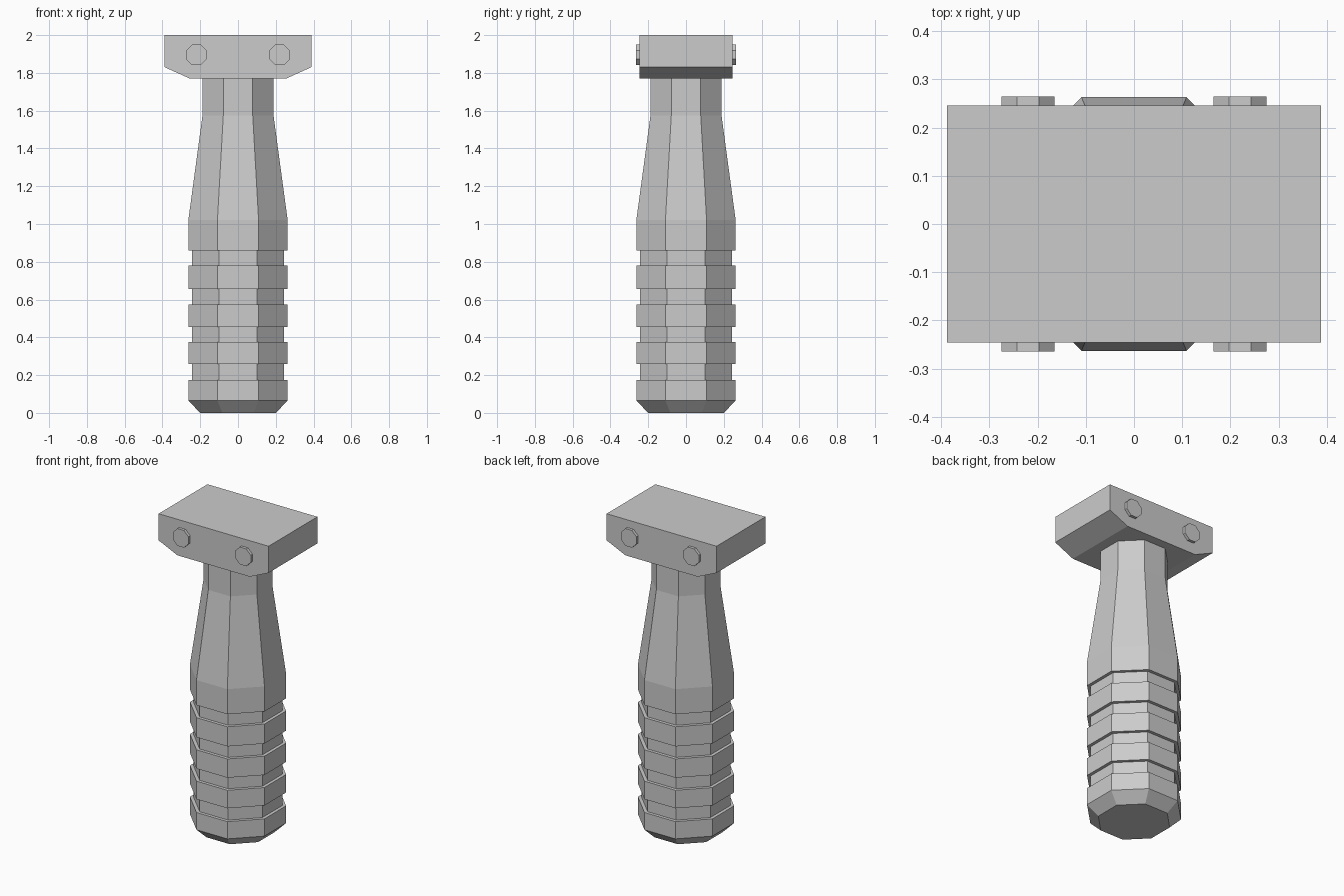
import bpy
import bmesh
from math import pi, cos, sin

old = bpy.data.objects.get("Cube")
if old:
    bpy.data.objects.remove(old, do_unlink=True)

# Single plain grey
grey = bpy.data.materials.new("light_grey")
grey.use_nodes = True
grey.diffuse_color = (0.6, 0.6, 0.6, 1)
grey.node_tree.nodes["Principled BSDF"].inputs["Base Color"].default_value = (0.6, 0.6, 0.6, 1)


def add_loft(name, rings):
    """Join matching rings of points into a closed, flat-shaded solid."""
    bm = bmesh.new()
    loops = [[bm.verts.new(p) for p in ring] for ring in rings]
    for a, b in zip(loops, loops[1:]):
        for i in range(len(a)):
            j = (i + 1) % len(a)
            bm.faces.new((a[i], a[j], b[j], b[i]))
    bm.faces.new(loops[0])
    bm.faces.new(loops[-1])
    bmesh.ops.recalc_face_normals(bm, faces=bm.faces)
    mesh = bpy.data.meshes.new(name)
    bm.to_mesh(mesh)
    bm.free()
    mesh.materials.append(grey)
    obj = bpy.data.objects.new(name, mesh)
    bpy.context.collection.objects.link(obj)
    return obj


def octagon(flat):
    """Octagon with sides facing the axes, sized by centre-to-side distance."""
    r = flat / cos(pi / 8)
    return [(r * cos(pi / 8 + i * pi / 4), r * sin(pi / 8 + i * pi / 4)) for i in range(8)]


# Grip: chamfered foot, four grooves, tapered neck
WIDE, GROOVE, NECK = 0.263, 0.243, 0.188
profile = [(0.2, 0), (WIDE, 0.065)]
for low, high in ((0.175, 0.26), (0.375, 0.455), (0.575, 0.655), (0.78, 0.86)):
    profile += [(WIDE, low), (GROOVE, low), (GROOVE, high), (WIDE, high)]
profile += [(WIDE, 1.02), (NECK, 1.575), (NECK, 1.775)]
add_loft("grip", [[(x, y, z) for x, y in octagon(flat)] for flat, z in profile])

# Mounting block with chamfered lower ends
outline = [(-0.388, 2), (-0.388, 1.83), (-0.255, 1.77),
           (0.255, 1.77), (0.388, 1.83), (0.388, 2)]
add_loft("mounting_block", [[(x, y, z) for x, z in outline] for y in (-0.246, 0.246)])

# Bolt heads on the front and back of the block
for face, sy in (("front", -1), ("back", 1)):
    for side, sx in (("left", 1), ("right", -1)):
        add_loft(f"{face}_{side}_bolt",
                 [[(sx * 0.22 + x, sy * y, 1.896 + z) for x, z in octagon(0.055)]
                  for y in (0.235, 0.264)])
